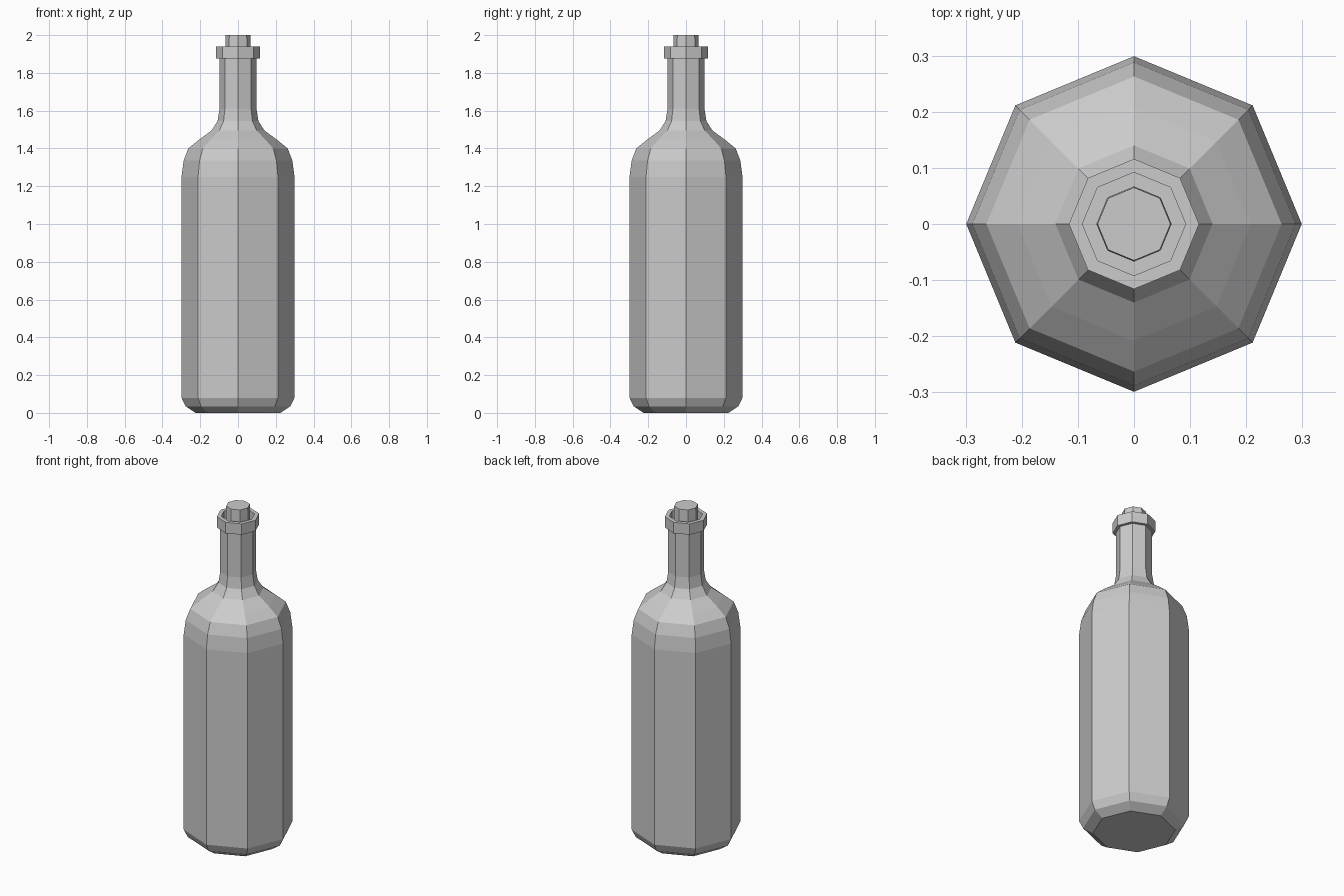
import bpy, bmesh
from math import cos, sin, tau

if "Cube" in bpy.data.objects:
    bpy.data.objects.remove(bpy.data.objects["Cube"])

SIDES = 8


def lathe(name, profile):
    """Revolve (radius, height) points into a flat-faced octagonal solid, capped at both ends."""
    bm = bmesh.new()
    rings = [[bm.verts.new((r * cos(tau * i / SIDES), r * sin(tau * i / SIDES), z))
              for i in range(SIDES)] for r, z in profile]
    for lower, upper in zip(rings, rings[1:]):
        for i in range(SIDES):
            j = (i + 1) % SIDES
            bm.faces.new((lower[i], lower[j], upper[j], upper[i]))
    bm.faces.new(rings[0][::-1])
    bm.faces.new(rings[-1])
    bmesh.ops.recalc_face_normals(bm, faces=bm.faces)
    mesh = bpy.data.meshes.new(name)
    bm.to_mesh(mesh)
    bm.free()
    obj = bpy.data.objects.new(name, mesh)
    bpy.context.collection.objects.link(obj)
    return obj


# Bottle: base, body, shoulder, neck, then the lip with its recessed mouth
lathe("bottle", [
    (0.225, 0.0), (0.277, 0.035), (0.299, 0.08),
    (0.299, 1.25), (0.288, 1.335), (0.263, 1.40),
    (0.208, 1.445), (0.140, 1.495), (0.108, 1.545), (0.098, 1.61),
    (0.098, 1.875), (0.116, 1.875), (0.116, 1.94),
    (0.092, 1.94), (0.092, 1.88),
])

# Stopper standing in the mouth
lathe("cork", [(0.067, 1.87), (0.067, 1.94), (0.065, 2.0)])
